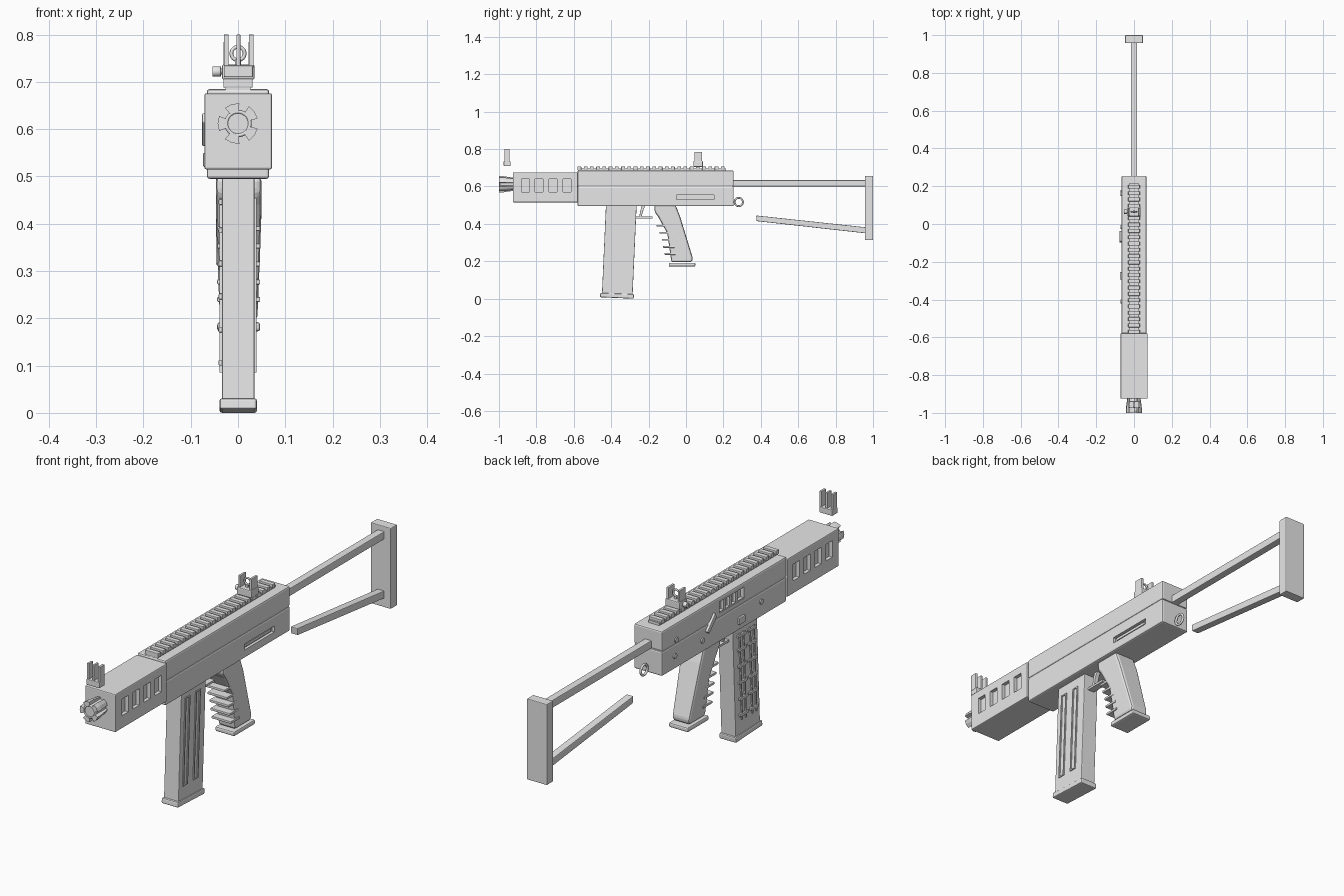
import bpy, bmesh, math
from mathutils import Matrix, Vector

if "Cube" in bpy.data.objects:
    bpy.data.objects.remove(bpy.data.objects["Cube"], do_unlink=True)

GREY = (0.8, 0.8, 0.8, 1)
grey = bpy.data.materials.new("plain grey")
grey.use_nodes = True
grey.diffuse_color = GREY
grey.node_tree.nodes["Principled BSDF"].inputs["Base Color"].default_value = GREY


def finish(name, bm, bevel=0, smooth=False):
    bmesh.ops.recalc_face_normals(bm, faces=bm.faces)
    mesh = bpy.data.meshes.new(name)
    bm.to_mesh(mesh)
    bm.free()
    mesh.materials.append(grey)
    ob = bpy.data.objects.new(name, mesh)
    bpy.context.collection.objects.link(ob)
    bpy.ops.object.select_all(action="DESELECT")
    bpy.context.view_layer.objects.active = ob
    ob.select_set(True)
    if bevel:
        mod = ob.modifiers.new("Bevel", "BEVEL")
        mod.width, mod.segments, mod.limit_method = bevel, 2, "ANGLE"
        bpy.ops.object.modifier_apply(modifier=mod.name)
    if smooth:
        bpy.ops.object.shade_smooth_by_angle(angle=math.radians(35))
    return ob


def boxes(name, ranges, bevel=0):
    """One mesh of boxes, each given as x, y and z ranges."""
    bm = bmesh.new()
    for rng in ranges:
        centre = Vector([(a + b) / 2 for a, b in rng])
        size = [b - a for a, b in rng]
        bmesh.ops.create_cube(bm, size=1, matrix=Matrix.Translation(centre) @ Matrix.Diagonal((*size, 1)))
    return finish(name, bm, bevel)


def prism(name, profile, x0, x1, bevel=0):
    """Extrude a (y, z) profile across x."""
    bm = bmesh.new()
    face = bm.faces.new([bm.verts.new((x0, y, z)) for y, z in profile])
    out = bmesh.ops.extrude_face_region(bm, geom=[face])["geom"]
    bmesh.ops.translate(bm, vec=(x1 - x0, 0, 0), verts=[v for v in out if isinstance(v, bmesh.types.BMVert)])
    return finish(name, bm, bevel)


def cylinder(name, centre, radius, depth, axis, tip=None, sides=24, bevel=0):
    bm = bmesh.new()
    rot = Matrix.Rotation(math.pi / 2, 4, "Y" if axis == "x" else "X")
    bmesh.ops.create_cone(bm, cap_ends=True, segments=sides, radius1=radius, radius2=tip or radius,
                          depth=depth, matrix=Matrix.Translation(centre) @ rot)
    return finish(name, bm, bevel, True)


def ring(name, centre, major, minor, axis):
    bpy.ops.mesh.primitive_torus_add(location=centre, major_radius=major, minor_radius=minor,
                                     major_segments=28, minor_segments=8,
                                     rotation=(0, math.pi / 2, 0) if axis == "x" else (math.pi / 2, 0, 0))
    ob = bpy.context.object
    ob.name = name
    ob.data.materials.append(grey)
    bpy.ops.object.shade_smooth_by_angle(angle=math.radians(60))


def cut(ob, ranges):
    cutter = boxes("cutter", ranges)
    cutter.hide_render = True
    bpy.context.view_layer.objects.active = ob
    mod = ob.modifiers.new("Cut", "BOOLEAN")
    mod.operation, mod.solver, mod.object = "DIFFERENCE", "EXACT", cutter
    bpy.ops.object.modifier_apply(modifier=mod.name)
    bpy.data.objects.remove(cutter, do_unlink=True)


# Receiver in two halves with a seam
lower = boxes("receiver_lower", [((-.066, .066), (-.58, .255), (.495, .599))], .006)
upper = boxes("receiver_upper", [((-.066, .066), (-.58, .255), (.601, .685))], .006)
boxes("receiver_core", [((-.063, .063), (-.575, .25), (.58, .62))])
cut(lower, [((.054, .08), (-.05, .15), (.53, .555))])
boxes("selector_slot_bar", [((.05, .061), (-.035, .135), (.537, .548))])
cut(upper, [((-.08, -.05), (-.295, -.13), (.617, .665))])
boxes("ejection_port_slats", [((-.063, -.045), (y, y + .012), (.617, .665)) for y in (-.255, -.215, -.175)])

# Controls on the right-hand side
prism("selector_lever", [(-.035, .575), (-.05, .563), (-.1, .615), (-.09, .635)], -.076, -.06, .003)
boxes("release_button", [((-.074, -.06), (-.295, -.255), (.52, .55))], .003)
for i, (y, z) in enumerate([(.16, .615), (-.015, .545), (-.41, .56), (.17, .55)]):
    cylinder(f"receiver_pin_{i + 1}", (-.066, y, z), .011, .01, "x", sides=16)

# Handguard with side windows
guard = boxes("handguard", [((-.071, .072), (-.925, -.578), (.515, .676))], .004)
windows = [(-.88 + .074 * i, -.838 + .074 * i) for i in range(4)]
cut(guard, [((s - .015, s + .015), w, (.57, .64)) for s in (-.071, .072) for w in windows])

# Muzzle with five flared prongs
cylinder("muzzle_core", (0, -.955, .612), .028, .08, "y")
bm = bmesh.new()
for k in range(5):
    mid = math.pi + k * math.tau / 5
    verts = []
    for y, outer in ((-1, .043), (-.975, .043), (-.92, .035)):
        loop = [(r, mid + a) for r, a in ((.025, -.38), (outer, -.38), (outer, 0), (outer, .38), (.025, .38))]
        verts.append([bm.verts.new((r * math.cos(a), y, .612 + r * math.sin(a))) for r, a in loop])
    for a, b in zip(verts, verts[1:]):
        for j in range(5):
            n = (j + 1) % 5
            bm.faces.new((a[j], a[n], b[n], b[j]))
    bm.faces.new(verts[0])
    bm.faces.new(verts[-1])
finish("muzzle_prongs", bm)
ring("muzzle_lip", (0, -.994, .612), .025, .004, "y")

# Toothed top rail
boxes("rail_base", [((-.026, .026), (-.578, .215), (.68, .696))])
pitch = .8 / 24
boxes("rail_teeth", [((-.031, .031), (-.58 + i * pitch, -.58 + (i + .6) * pitch), (.688, .707))
                     for i in range(24)], .002)

# Rear sight
boxes("rear_sight_base", [((-.034, .035), (.04, .09), (.705, .737))], .004)
boxes("rear_sight_posts", [((s - .005, s + .005), (.045, .086), (.73, .785)) for s in (-.026, .027)], .002)
ring("rear_sight_aperture", (0, .065, .76), .014, .004, "y")
boxes("rear_sight_stem", [((-.006, .006), (.058, .072), (.73, .747))])
cylinder("rear_sight_knob", (-.045, .065, .722), .011, .018, "x", bevel=.002)
cylinder("rear_sight_screw", (-.035, .065, .722), .006, .02, "x")

# Front sight
boxes("front_sight_base", [((-.03, .032), (-.975, -.938), (.71, .735))], .003)
boxes("front_sight_posts", [((x - w, x + w), (-.971, -.943), (.73, .8))
                            for x, w in ((-.025, .005), (.001, .004), (.028, .005))], .001)


# Magazine, leaning slightly forward toward the bottom
def lean(y, z):
    return (y + .045 * (z - .5), z)


def slab(y0, y1, z0, z1):
    return [lean(y0, z0), lean(y1, z0), lean(y1, z1), lean(y0, z1)]


prism("magazine_body", slab(-.428, -.264, .015, .51), -.034, .035, .003)
prism("magazine_base", [(-.46, .008), (-.28, 0), (-.278, .024), (-.458, .031)], -.039, .04, .005)
for i, y in enumerate((-.388, -.318)):
    for side, x0, x1 in (("left", .03, .039), ("right", -.039, -.03)):
        for e in (-.013, .013):
            prism(f"magazine_{side}_rib_{i + 1}", slab(y + e - .003, y + e + .003, .085, .455), x0, x1)
    for z in (.1, .17, .24, .31, .38, .44):
        prism("magazine_cross_rib", slab(y - .028, y + .028, z, z + .012), -.041, -.03, .002)
    for z in (.085, .45):
        prism("magazine_slot_end", slab(y - .013, y + .013, z, z + .005), .03, .039)

# Grip with finger fins and a base
grip = prism("grip", [(-.17, .5), (-.168, .465), (-.15, .44), (-.1, .35), (-.078, .195),
                      (.03, .195), (.037, .215), (-.03, .435), (-.055, .5)], -.047, .05, .012)
for v in grip.data.vertices:
    v.co.x *= 1 - .18 * max(0, (.42 - v.co.z) / .22)
boxes("grip_base", [((-.044, .047), (-.092, .05), (.172, .192))], .006)
fins = ((-.157, .39), (-.142, .353), (-.129, .315), (-.122, .277), (-.115, .24))
boxes("grip_fins", [((-.044, .047), (y, y + .06), (z - .005, z + .005)) for y, z in fins], .002)

# Trigger and its guard
prism("trigger", [(-.235, .5), (-.215, .5), (-.228, .475), (-.238, .437), (-.25, .437), (-.243, .475)],
      -.009, .009, .002)
boxes("trigger_guard", [((-.015, .015), (-.268, -.178), (.43, .439))])

# Sling ring
ring("sling_ring", (0, .282, .517), .022, .005, "x")

# Skeleton stock
boxes("stock_upper_rod", [((-.016, .016), (.25, .96), (.601, .634))], .003)
prism("stock_lower_rod", [(.375, .445), (.378, .415), (.96, .35), (.96, .382)], -.016, .016, .003)
boxes("butt_plate", [((-.047, .047), (.957, 1), (.313, .656))], .003)
